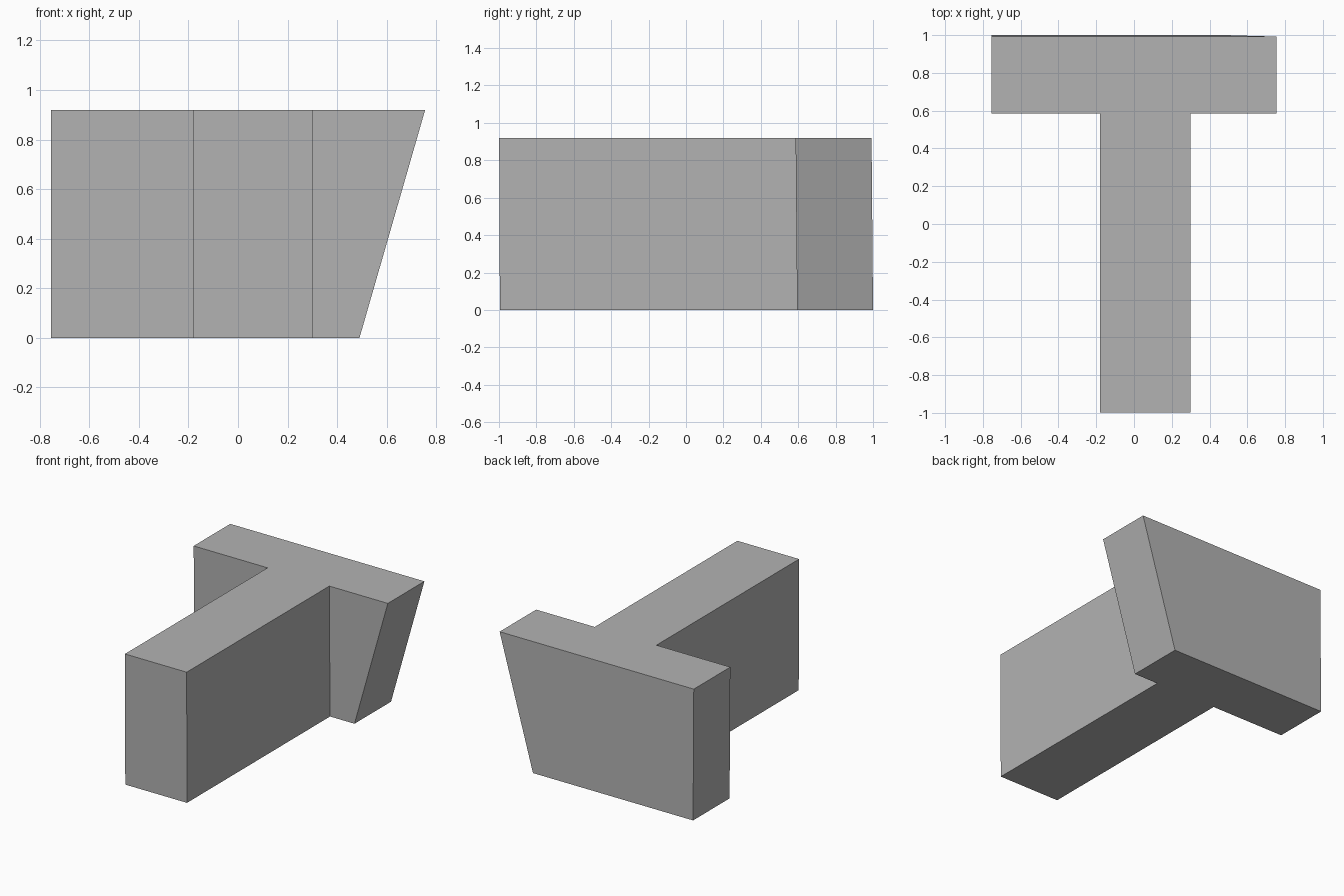
import bpy
import bmesh

cube = bpy.data.objects.get("Cube")
if cube:
    bpy.data.objects.remove(cube, do_unlink=True)

HEIGHT = 0.92
LEAN = -0.008      # the block leans very slightly forward
FLARE = 0.265      # overhang of the slanted end

grey = bpy.data.materials.new("plain grey")
grey.use_nodes = True
colour = (0.45, 0.45, 0.45, 1)
grey.diffuse_color = colour
grey.node_tree.nodes["Principled BSDF"].inputs["Base Color"].default_value = colour

# T-shaped footprint: long stem towards the front, crossbar at the back
outline = [(-0.18, -0.995), (0.3, -0.995), (0.3, 0.594), (0.49, 0.594),
           (0.49, 1), (-0.755, 1), (-0.755, 0.594), (-0.18, 0.594)]

bm = bmesh.new()
base = bm.faces.new([bm.verts.new((x, y, 0)) for x, y in outline])
raised = bmesh.ops.extrude_face_region(bm, geom=[base])["geom"]

# Raise the top, flaring the slanted end of the crossbar outwards
for v in raised:
    if isinstance(v, bmesh.types.BMVert):
        v.co.z = HEIGHT
        if v.co.x > 0.4:
            v.co.x += FLARE
        v.co.y += LEAN if v.co.y > 0 else LEAN / 2
bmesh.ops.recalc_face_normals(bm, faces=bm.faces)

mesh = bpy.data.meshes.new("t_block")
bm.to_mesh(mesh)
bm.free()
mesh.materials.append(grey)
block = bpy.data.objects.new("t_block", mesh)
bpy.context.collection.objects.link(block)
